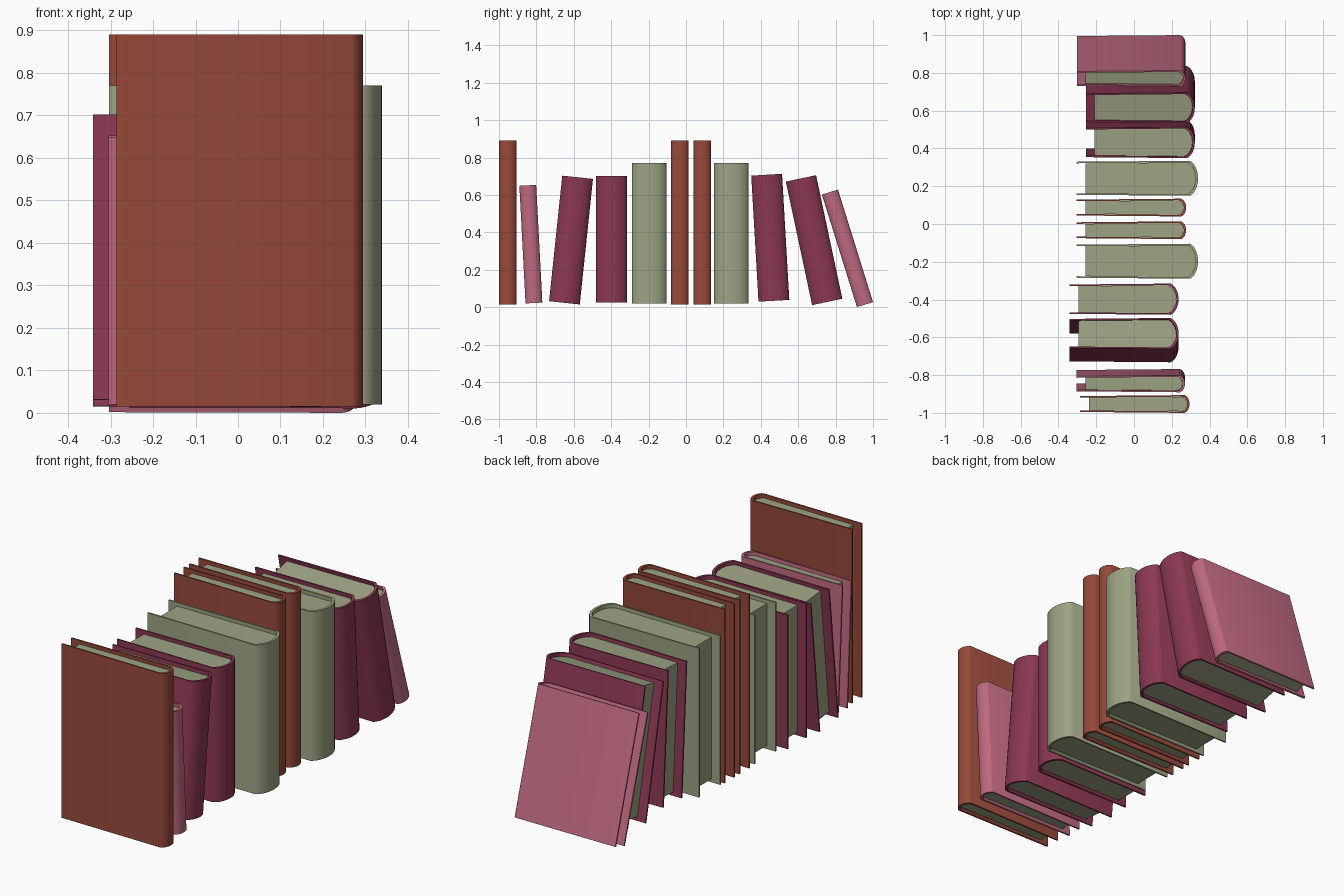
import bpy, bmesh, math
from mathutils import Matrix

if "Cube" in bpy.data.objects:
    bpy.data.objects.remove(bpy.data.objects["Cube"])


def material(name, rgb):
    m = bpy.data.materials.new(name)
    lin = [(c / 255 / 12.92) if c < 11 else ((c / 255 + 0.055) / 1.055) ** 2.4 for c in rgb]
    m.diffuse_color = (*lin, 1)
    m.use_nodes = True
    m.node_tree.nodes["Principled BSDF"].inputs["Base Color"].default_value = m.diffuse_color
    return m


BROWN = material("brick brown", (150, 73, 58))
PINK = material("dusty pink", (190, 105, 127))
MAROON = material("maroon", (139, 56, 82))
GREEN = material("sage green", (157, 163, 132))

BOARD = 0.008    # cover thickness
FORE = 0.047     # cover overhang at the fore edge
TRIM = 0.018     # cover overhang at top and bottom


def outline(length, half, bulge, fore, taper, segs=12):
    """Open U-shaped section: fore edge, along one side, round the spine and back."""
    a = math.radians(72)
    x0 = length - bulge
    pts = [(fore, -half + taper)]
    for i in range(segs + 1):
        t = -a + 2 * a * i / segs
        x = x0 + bulge * (math.cos(t) - math.cos(a)) / (1 - math.cos(a))
        pts.append((x, half * math.sin(t) / math.sin(a)))
    pts.append((fore, half - taper))
    return pts


def prism(name, pts, z0, z1, mat, matrix, strip=None):
    """Extrude a section upward; strip = inner outline turns it into a shell."""
    bm = bmesh.new()
    if strip:
        rings = [[bm.verts.new((x, y, z)) for x, y in p] for p in (pts, strip) for z in (z0, z1)]
        ob, ot, ib, it = rings
        n = len(pts)
        for i in range(n - 1):
            j = i + 1
            bm.faces.new((ob[i], ob[j], ot[j], ot[i]))
            bm.faces.new((ib[j], ib[i], it[i], it[j]))
            bm.faces.new((ot[i], ot[j], it[j], it[i]))
            bm.faces.new((ob[j], ob[i], ib[i], ib[j]))
        for k in (0, n - 1):
            bm.faces.new((ob[k], ot[k], it[k], ib[k]))
    else:
        lo = [bm.verts.new((x, y, z0)) for x, y in pts]
        hi = [bm.verts.new((x, y, z1)) for x, y in pts]
        bm.faces.new(lo)
        bm.faces.new(hi)
        for i in range(len(pts)):
            j = (i + 1) % len(pts)
            bm.faces.new((lo[i], lo[j], hi[j], hi[i]))
    bmesh.ops.recalc_face_normals(bm, faces=bm.faces)
    me = bpy.data.meshes.new(name)
    bm.to_mesh(me)
    bm.free()
    me.materials.append(mat)
    ob = bpy.data.objects.new(name, me)
    bpy.context.collection.objects.link(ob)
    ob.matrix_world = matrix
    return ob


# kind: colour, length along x, thickness, height, spine bulge
KINDS = {
    "brown": (BROWN, 0.58, 0.094, 0.875, 0.026),
    "pink": (PINK, 0.575, 0.09, 0.63, 0.026),
    "maroon": (MAROON, 0.577, 0.165, 0.675, 0.042),
    "green": (GREEN, 0.643, 0.185, 0.75, 0.042),
}

# kind, fore-edge x, bottom-centre y, bottom-centre z, lean in degrees towards -y
BOOKS = [
    ("brown", -0.286, -0.953, 0.015, 0),
    ("pink", -0.305, -0.813, 0.022, 3),
    ("maroon", -0.341, -0.65, 0.023, -6),
    ("maroon", -0.341, -0.398, 0.025, 0),
    ("green", -0.304, -0.197, 0.02, 0),
    ("brown", -0.304, -0.033, 0.015, 0),
    ("brown", -0.304, 0.087, 0.015, 0),
    ("green", -0.304, 0.242, 0.02, 0),
    ("maroon", -0.255, 0.47, 0.034, 3.3),
    ("maroon", -0.255, 0.755, 0.028, 12),
    ("pink", -0.303, 0.957, 0.0135, 17.3),
]

parts = []
for n, (kind, x, y, z, lean) in enumerate(BOOKS, 1):
    mat, length, thick, height, bulge = KINDS[kind]
    place = Matrix.Translation((x, y, z)) @ Matrix.Rotation(math.radians(lean), 4, 'X')
    outer = outline(length, thick / 2, bulge, 0, 0.005)
    inner = outline(length - BOARD * 1.5, thick / 2 - BOARD, bulge, 0, 0.005)
    pages = outline(length - BOARD * 1.5 - 0.001, thick / 2 - BOARD - 0.0005, bulge, FORE, 0.0046)
    # cover shell and recessed page block
    parts.append(prism(f"{kind}_cover_{n}", outer, 0, height, mat, place, inner))
    parts.append(prism(f"pages_{n}", pages, TRIM, height - TRIM, GREEN, place))

# smooth spines, sharp board edges
for ob in parts:
    ob.select_set(True)
bpy.context.view_layer.objects.active = parts[0]
bpy.ops.object.shade_smooth_by_angle(angle=math.radians(40))
